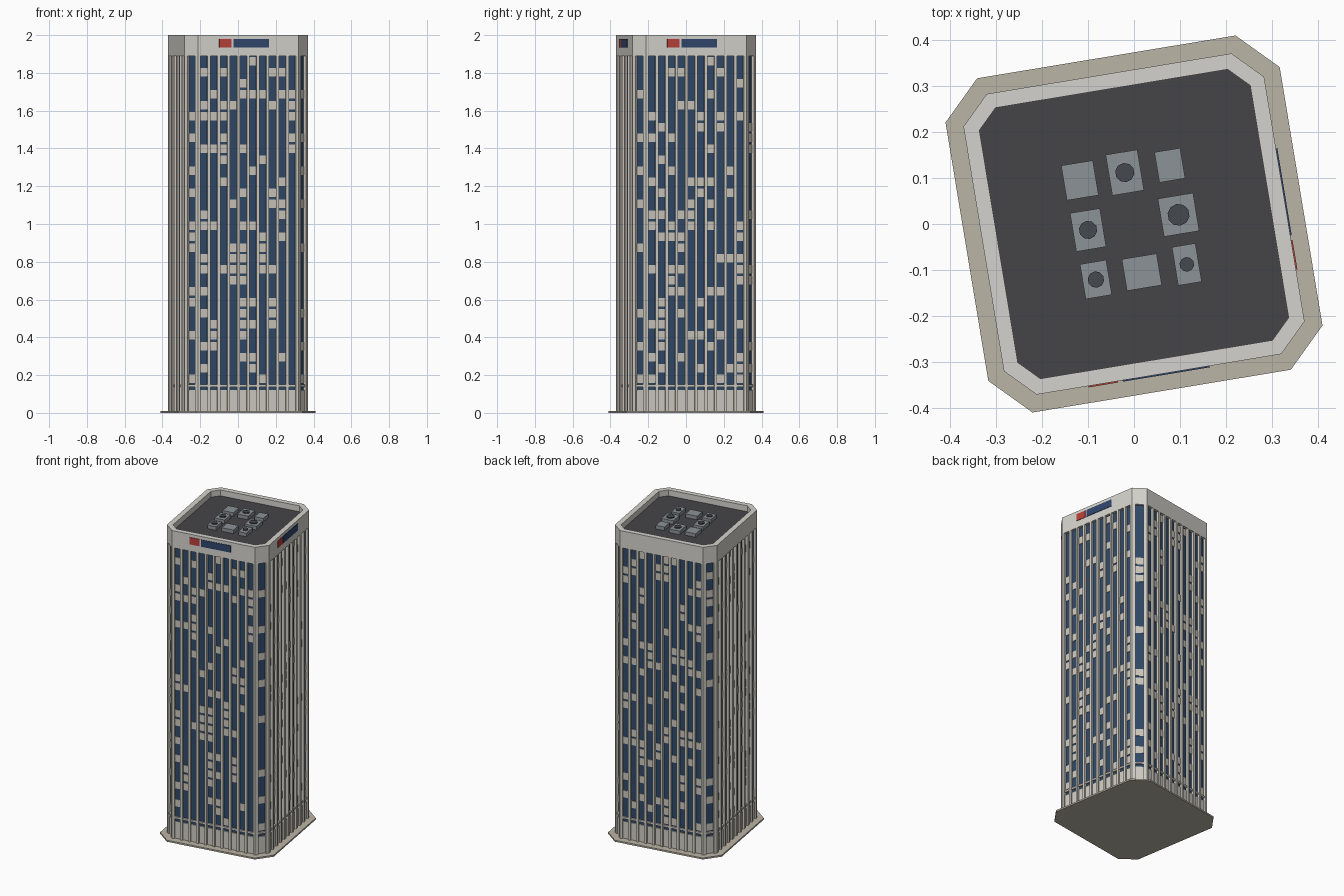
import bpy, bmesh, math, random
from mathutils import Matrix, Vector

if "Cube" in bpy.data.objects:
    bpy.data.objects.remove(bpy.data.objects["Cube"])

random.seed(7)
ROT = math.radians(9.4)          # whole tower is turned on its plot
HALF, CUT = 0.332, 0.062         # half width and corner cut of the tower
FLOORS, Z0, Z1 = 30, 0.15, 1.89  # glazed storeys


def material(name, rgb):
    m = bpy.data.materials.new(name)
    m.diffuse_color = (*rgb, 1)
    m.use_nodes = True
    m.node_tree.nodes["Principled BSDF"].inputs["Base Color"].default_value = m.diffuse_color
    return m


stone = material("stone", (0.62, 0.60, 0.54))
tan = material("tan_paving", (0.50, 0.46, 0.38))
white = material("pale_concrete", (0.66, 0.65, 0.61))
glass = material("blue_glass", (0.028, 0.065, 0.14))
blind = material("blind", (0.60, 0.57, 0.50))
dark = material("roof_felt", (0.06, 0.058, 0.065))
metal = material("metal", (0.26, 0.29, 0.31))
fan = material("fan_dark", (0.06, 0.065, 0.075))
red = material("red_panel", (0.48, 0.05, 0.04))
navy = material("navy_panel", (0.03, 0.06, 0.15))


def finish(bm, name, mat):
    bmesh.ops.recalc_face_normals(bm, faces=bm.faces[:])
    me = bpy.data.meshes.new(name)
    bm.to_mesh(me)
    bm.free()
    me.materials.append(mat)
    ob = bpy.data.objects.new(name, me)
    bpy.context.collection.objects.link(ob)
    return ob


def loft(name, mat, profile):
    """Cut-corner square rings given as (inset, z), capped at both ends."""
    bm, rings = bmesh.new(), []
    for d, z in profile:
        h, c = HALF - d, CUT - d * (2 - math.sqrt(2))
        ring = []
        for k in range(4):
            turn = Matrix.Rotation(ROT + k * math.pi / 2, 3, 'Z')
            ring += [bm.verts.new(turn @ Vector(p)) for p in ((h, h - c, z), (h - c, h, z))]
        rings.append(ring)
    for a, b in zip(rings, rings[1:]):
        for i in range(8):
            j = (i + 1) % 8
            bm.faces.new((a[i], a[j], b[j], b[i]))
    bm.faces.new(rings[0])
    bm.faces.new(rings[-1])
    return finish(bm, name, mat)


def box(bm, angle, v, u, z):
    """Box on a facade: v = range outward, u = range along wall, z = height range."""
    size = [b - a for a, b in (v, u, z)]
    mid = [(a + b) / 2 for a, b in (v, u, z)]
    m = Matrix.Rotation(angle, 4, 'Z') @ Matrix.Translation(mid) @ Matrix.Diagonal((*size, 1))
    bmesh.ops.create_cube(bm, size=1, matrix=m)


# Solid stacked parts
loft("base_plate", tan, [(-0.037, 0), (-0.037, 0.01)])
loft("glass_core", glass, [(0.016, 0.005), (0.016, 1.9)])
loft("podium_wall", stone, [(0.010, 0.01), (0.010, 0.12)])
loft("podium_ledge", stone, [(0.006, 0.138), (0.006, 0.15)])
loft("crown_parapet", white, [(0, Z1), (0, 2), (0.033, 2), (0.033, 1.955)])
loft("roof_deck", dark, [(0.032, 1.95), (0.032, 1.962)])

# Facades: four long walls with ten bays, four corner cuts with one bay
fins, blinds = bmesh.new(), bmesh.new()
step = (Z1 - Z0) / FLOORS
for k in range(8):
    ang = ROT - math.pi / 2 + k * math.pi / 4
    if k % 2 == 0:
        dist, bays, fin_w, reach = HALF, 10, 0.015, HALF - CUT
    else:
        dist, bays, fin_w, reach = (2 * HALF - CUT) / math.sqrt(2), 1, 0.02, CUT / math.sqrt(2)
    first = -reach + fin_w / 2
    pitch = -2 * first / bays
    for i in range(bays + 1):
        u = first + i * pitch
        box(fins, ang, (dist - 0.022, dist), (u - fin_w / 2, u + fin_w / 2), (0.01, Z1))
    for i in range(bays):
        u0 = first + i * pitch + fin_w / 2
        u1 = u0 + pitch - fin_w
        for f in range(FLOORS):
            if random.random() < 0.25:
                z = Z0 + f * step + 0.007
                box(blinds, ang, (dist - 0.018, dist - 0.013), (u0, u1), (z, z + 0.045))
finish(fins, "vertical_fins", stone)
finish(blinds, "window_blinds", blind)

# Plain coloured panels on the front and right of the crown
for name, mat, span in (("red_crown_panel", red, (-0.156, -0.091)),
                        ("blue_crown_panel", navy, (-0.08, 0.112))):
    bm = bmesh.new()
    for k in range(2):
        box(bm, ROT + (k - 1) * math.pi / 2, (HALF - 0.002, HALF + 0.003), span, (1.935, 1.98))
    finish(bm, name, mat)

# Rooftop plant: x, y, width, depth, fan radius (0 = none)
units = [(-0.118, 0.095, 0.07, 0.077, 0), (-0.02, 0.112, 0.07, 0.09, 0.021),
         (0.078, 0.128, 0.057, 0.067, 0), (-0.1, -0.013, 0.066, 0.085, 0.02),
         (0.097, 0.02, 0.078, 0.084, 0.024), (-0.083, -0.121, 0.058, 0.077, 0.018),
         (0.017, -0.105, 0.077, 0.07, 0), (0.115, -0.088, 0.052, 0.085, 0.016)]
boxes, fans = bmesh.new(), bmesh.new()
for x, y, w, d, r in units:
    place = Matrix.Translation((x, y, 1.972)) @ Matrix.Rotation(ROT, 4, 'Z')
    bmesh.ops.create_cube(boxes, size=1, matrix=place @ Matrix.Diagonal((w, d, 0.026, 1)))
    if r:
        bmesh.ops.create_cone(fans, cap_ends=True, segments=10, radius1=r, radius2=r, depth=0.008,
                              matrix=place @ Matrix.Translation((0, 0, 0.015)))
finish(boxes, "roof_units", metal)
finish(fans, "roof_fans", fan)
